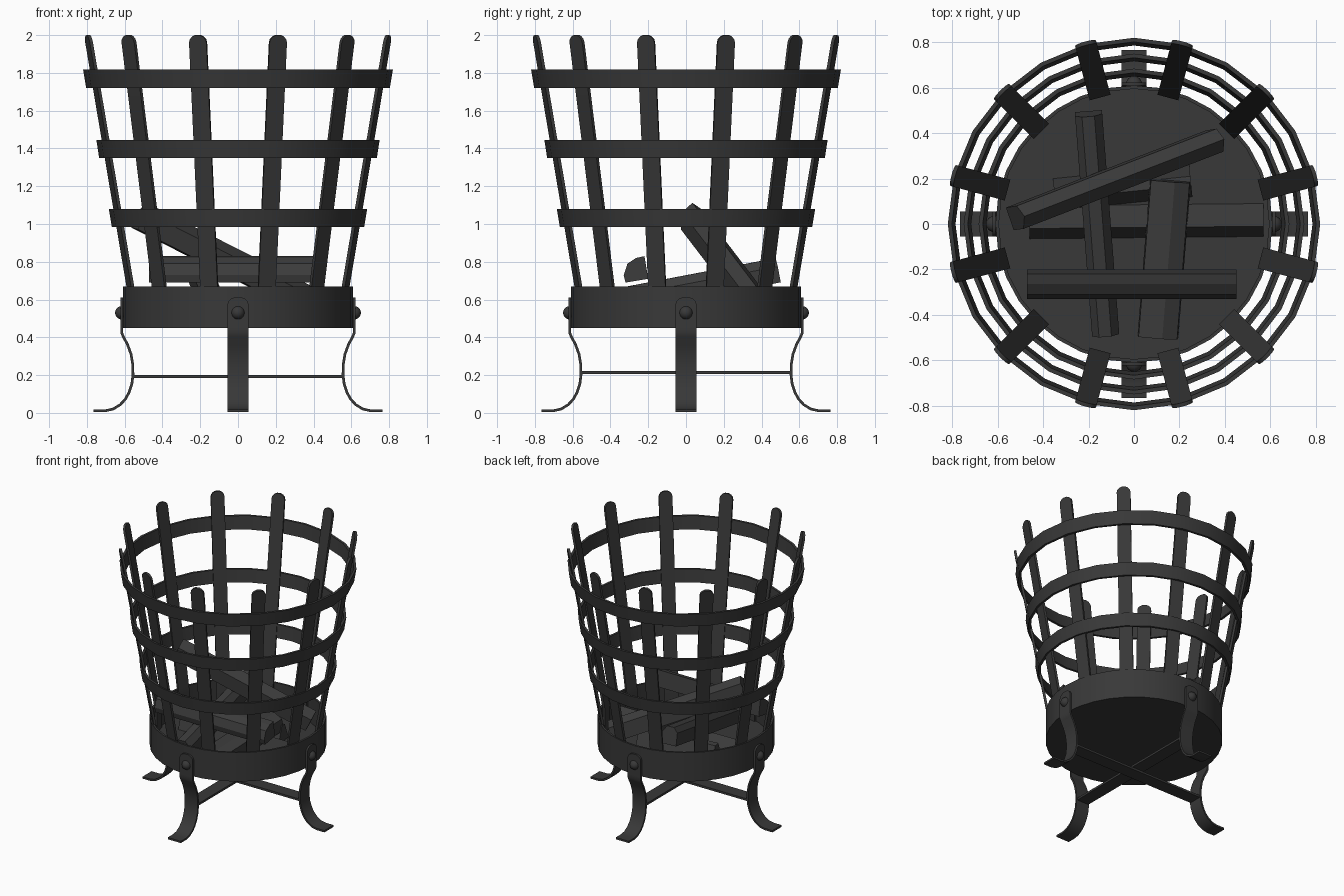
import bpy, bmesh, math
from mathutils import Vector, Matrix

if "Cube" in bpy.data.objects:
    bpy.data.objects.remove(bpy.data.objects["Cube"])

IRON = bpy.data.materials.new("dark_iron")
IRON.diffuse_color = (0.04, 0.04, 0.04, 1)
IRON.use_nodes = True
IRON.node_tree.nodes["Principled BSDF"].inputs["Base Color"].default_value = IRON.diffuse_color
WOOD = bpy.data.materials.new("charred_wood")
WOOD.diffuse_color = (0.045, 0.045, 0.045, 1)
WOOD.use_nodes = True
WOOD.node_tree.nodes["Principled BSDF"].inputs["Base Color"].default_value = WOOD.diffuse_color


def finish(name, bm, mat=IRON, smooth=True, angle=0.0):
    bmesh.ops.remove_doubles(bm, verts=bm.verts, dist=1e-5)
    bmesh.ops.recalc_face_normals(bm, faces=bm.faces)
    bm.transform(Matrix.Rotation(angle, 4, 'Z'))
    me = bpy.data.meshes.new(name)
    bm.to_mesh(me)
    bm.free()
    me.materials.append(mat)
    ob = bpy.data.objects.new(name, me)
    bpy.context.collection.objects.link(ob)
    if smooth:
        me.shade_smooth()
        me.set_sharp_from_angle(angle=math.radians(35))
    return ob


def lathe(name, profile, n, closed=True):
    """Spin an (r, z) profile around the z axis."""
    bm = bmesh.new()
    vs = [bm.verts.new((r, 0, z)) for r, z in profile]
    pairs = list(zip(vs, vs[1:])) + ([(vs[-1], vs[0])] if closed else [])
    edges = [bm.edges.new(p) for p in pairs]
    bmesh.ops.spin(bm, geom=vs + edges, cent=(0, 0, 0), axis=(0, 0, 1),
                   angle=math.tau, steps=n, use_merge=False)
    return finish(name, bm)


def strip(name, path, width, thick, angle, cap=0.04):
    """Flat bar along an (r, z) path, rounded at the last point, turned to angle."""
    pts = [Vector(p) for p in path]
    d = (pts[-1] - pts[-2]).normalized()
    end = pts.pop()
    rows = [(p, width / 2) for p in pts]
    for a in (0, 25, 50, 72):
        t = math.radians(a)
        rows.append((end - d * cap * (1 - math.sin(t) / math.sin(math.radians(72))),
                     width / 2 * math.cos(t)))
    bm = bmesh.new()
    rings = []
    for i, (p, h) in enumerate(rows):
        a, b = rows[max(i - 1, 0)][0], rows[min(i + 1, len(rows) - 1)][0]
        t = (b - a).normalized()
        n = Vector((t.y, -t.x)) * thick / 2
        rings.append([bm.verts.new((p.x + s * n.x, y, p.y + s * n.y))
                      for s, y in ((1, -h), (1, h), (-1, h), (-1, -h))])
    for r0, r1 in zip(rings, rings[1:]):
        for k in range(4):
            bm.faces.new((r0[k], r0[(k + 1) % 4], r1[(k + 1) % 4], r1[k]))
    bm.faces.new(rings[0])
    bm.faces.new(rings[-1])
    return finish(name, bm, angle=angle)


def log(name, p0, p1, section):
    """Split log: (side, up) section swept straight between two points."""
    p0, p1 = Vector(p0), Vector(p1)
    d = (p1 - p0).normalized()
    side = d.cross(Vector((0, 0, 1))).normalized()
    up = side.cross(d)
    bm = bmesh.new()
    a, b = [[bm.verts.new(p + side * s + up * u) for s, u in section] for p in (p0, p1)]
    bm.faces.new(a)
    bm.faces.new(b)
    n = len(section)
    for k in range(n):
        bm.faces.new((a[k], a[(k + 1) % n], b[(k + 1) % n], b[k]))
    return finish(name, bm, WOOD, smooth=False)


def bar(name, size, z, angle):
    bm = bmesh.new()
    bmesh.ops.create_cube(bm, size=1, matrix=Matrix.Translation((0, 0, z)) @ Matrix.Diagonal((*size, 1)))
    return finish(name, bm, smooth=False, angle=angle)


# Fire pan with closed floor
lathe("fire_pan", [(0, .45), (.61, .45), (.61, .67), (.595, .67), (.595, .465), (0, .465)], 32, False)

# Three flared hoops
for i, (z0, z1, r0, r1) in enumerate([(.985, 1.08, .668, .684),
                                      (1.35, 1.445, .735, .75),
                                      (1.72, 1.818, .804, .82)]):
    lathe(f"hoop_{i + 1}", [(r0, z0), (r1, z1), (r1 - .018, z1), (r0 - .018, z0)], 24)

# Twelve flared upright slats
for i in range(12):
    strip(f"upright_slat_{i + 1}", [(.585, .466), (.585, .64), (.592, .68), (.823, 2.0)],
          .095, .017, math.radians(15 + 30 * i))

# Four curved legs with domed rivets
LEG = [(.766, .012), (.70, .012), (.662, .02), (.624, .043), (.597, .072), (.577, .108),
       (.562, .153), (.556, .2), (.557, .255), (.566, .31), (.585, .362), (.608, .405),
       (.616, .425), (.616, .45), (.616, .612)]
DOME = [(.036 * math.cos(math.radians(t)), .036 * math.sin(math.radians(t)))
        for t in (0, 22, 45, 68, 90)]
for i in range(4):
    a = i * math.pi / 2
    strip(f"leg_{i + 1}", LEG, .11, .014, a, cap=.035)
    rivet = lathe(f"rivet_{i + 1}", [(0, -.01), (.036, -.01)] + DOME, 16, False)
    rivet.matrix_world = (Matrix.Rotation(a, 4, 'Z') @ Matrix.Translation((.615, 0, .53))
                          @ Matrix.Rotation(math.pi / 2, 4, 'Y'))

# Crossed braces between the legs
bar("brace_side_to_side", (1.108, .10, .016), .192, 0)
bar("brace_front_to_back", (1.108, .10, .016), .213, math.pi / 2)

# Split logs piled in the pan
WEDGE = [(-.07, -.06), (.07, -.06), (.02, .065), (-.02, .06)]
QUARTER = [(-.065, -.05), (.055, -.07), (.065, -.03), (.045, .03), (0, .06), (-.045, .07)]
BLOCK = [(-.09, -.05), (.09, -.06), (.085, .03), (.02, .06), (-.085, .045)]
HALF = [(-.06, -.065), (.06, -.065), (.06, .02), (.025, .065), (-.03, .065), (-.06, .03)]
log("log_floor_front", (-.46, -.01, .525), (.57, 0, .525),
    [(-.09, -.06), (.055, -.06), (.01, .065)])
log("log_floor_back", (-.35, .13, .53), (.25, .19, .53), WEDGE)
log("log_wide", (.105, -.5, .545), (.16, .19, .61), BLOCK)
log("log_lengthwise", (-.125, -.485, .57), (-.2, .485, .755), HALF)
log("log_crosswise", (-.472, -.265, .76), (.452, -.265, .76), QUARTER)
log("log_leaning", (-.52, .03, 1.035), (.36, .37, .59),
    [(-.055, -.06), (.05, -.07), (.06, .03), (.01, .085), (-.045, .05)])
